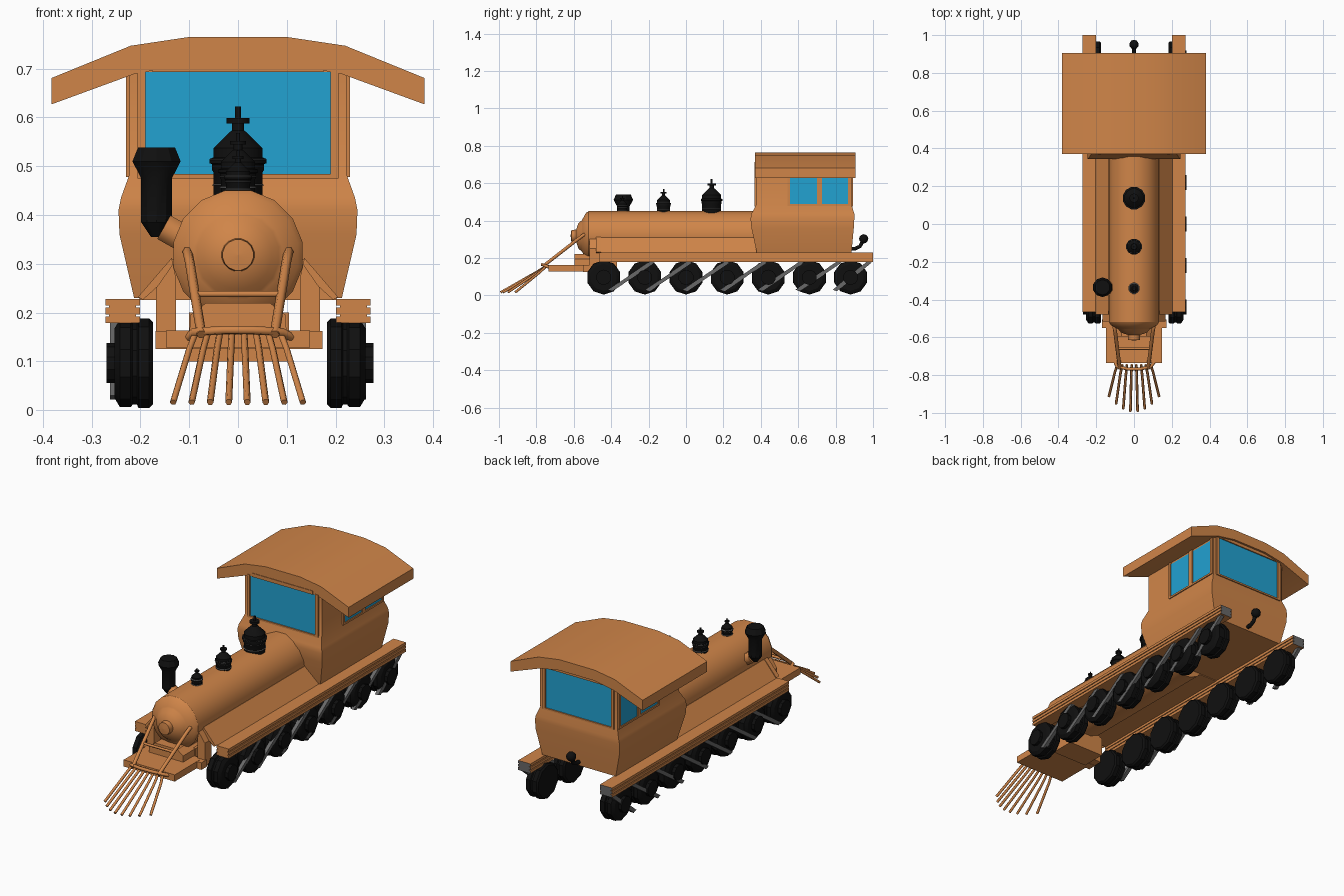
import bpy, bmesh, math
from mathutils import Vector, Matrix

if "Cube" in bpy.data.objects:
    bpy.data.objects.remove(bpy.data.objects["Cube"])


def material(name, col):
    m = bpy.data.materials.new(name)
    m.diffuse_color = (*col, 1)
    m.use_nodes = True
    m.node_tree.nodes["Principled BSDF"].inputs["Base Color"].default_value = m.diffuse_color
    return m


ORANGE = material("copper_orange", (0.63, 0.235, 0.066))
BLUE = material("window_blue", (0.016, 0.36, 0.64))
BLACK = material("black_iron", (0.005, 0.005, 0.005))
GREY = material("grey_steel", (0.14, 0.14, 0.14))


def finish(name, bm, *mats, smooth=True):
    bmesh.ops.recalc_face_normals(bm, faces=bm.faces)
    me = bpy.data.meshes.new(name)
    bm.to_mesh(me)
    bm.free()
    for m in mats:
        me.materials.append(m)
    if smooth:
        me.shade_smooth()
        me.set_sharp_from_angle(angle=math.radians(32))
    ob = bpy.data.objects.new(name, me)
    bpy.context.collection.objects.link(ob)
    return ob


def loft(name, rings, mats):
    """Join rings of points and cap both ends."""
    bm = bmesh.new()
    vs = [[bm.verts.new(p) for p in r] for r in rings]
    n = len(vs[0])
    for a, b in zip(vs, vs[1:]):
        for i in range(n):
            bm.faces.new((a[i], a[(i + 1) % n], b[(i + 1) % n], b[i]))
    bm.faces.new(vs[0])
    bm.faces.new(vs[-1])
    return finish(name, bm, *mats)


def prism(name, poly, y0, y1, mat):
    """Cross-section in x,z pushed along y."""
    return loft(name, [[(x, y, z) for x, z in poly] for y in (y0, y1)], [mat])


def box(name, x0, x1, y0, y1, z0, z1, mat):
    return prism(name, [(x0, z0), (x1, z0), (x1, z1), (x0, z1)], y0, y1, mat)


def lathe(name, prof, loc, mat, axis='Z', n=12):
    """Turn a (radius, height) profile about an axis."""
    rings = []
    for r, h in prof:
        ring = []
        for i in range(n):
            a = 2 * math.pi * (i + 0.5) / n
            u, v = max(r, 1e-4) * math.cos(a), max(r, 1e-4) * math.sin(a)
            p = {'Z': (u, v, h), 'Y': (u, h, v), 'X': (h, u, v)}[axis]
            ring.append(Vector(p) + Vector(loc))
        rings.append(ring)
    return loft(name, rings, [mat])


def tube(name, pts, r, mat):
    cu = bpy.data.curves.new(name, 'CURVE')
    cu.dimensions = '3D'
    cu.bevel_depth, cu.bevel_resolution, cu.use_fill_caps = r, 1, True
    sp = cu.splines.new('POLY')
    sp.points.add(len(pts) - 1)
    for p, c in zip(sp.points, pts):
        p.co = (*c, 1)
    cu.materials.append(mat)
    ob = bpy.data.objects.new(name, cu)
    bpy.context.collection.objects.link(ob)
    return ob


# Boiler with stepped nose and hub
lathe("boiler", [(0.135, 0.40), (0.135, -0.52), (0.125, -0.535), (0.092, -0.553), (0.085, -0.557),
                 (0.07, -0.575), (0.034, -0.587), (0.032, -0.613), (0, -0.617)],
      (0, 0, 0.318), ORANGE, 'Y', 16)
# Sloping skirts under the boiler
prism("boiler_skirt", [(-0.205, 0.226), (0.205, 0.226), (0.134, 0.31), (-0.134, 0.31)], -0.46, 0.40, ORANGE)

# Cab: bulged lower body, straight upper body
levels = [(0.23, 0.213, 0.378, 0.885), (0.36, 0.243, 0.35, 0.897), (0.41, 0.245, 0.345, 0.9),
          (0.435, 0.24, 0.349, 0.9), (0.485, 0.222, 0.376, 0.885), (0.715, 0.222, 0.376, 0.885)]
loft("cab", [[(-w, a, z), (w, a, z), (w, b, z), (-w, b, z)] for z, w, a, b in levels], [ORANGE])

# Curved roof
top = [(0.382, 0.681), (0.22, 0.747), (0.10, 0.765)]
bot = [(0.10, 0.709), (0.21, 0.69), (0.382, 0.627)]
half = top[::-1] + bot[::-1]
prism("roof", [(-x, z) for x, z in bot] + [(-x, z) for x, z in top] + half, 0.37, 0.905, ORANGE)


# Windows: thin glass plates with raised frames
def end_window(name, y):
    z0, z1, w, t = 0.484, 0.693, 0.19, 0.016
    box(name + "_glass", -w, w, y - 0.003, y + 0.003, z0, z1, BLUE)
    for s in (-1, 1):
        xs = sorted((s * w, s * (w + t)))
        box(name + "_frame_side", *xs, y - 0.009, y + 0.009, z0, z1 + 0.006, ORANGE)
    box(name + "_frame_bottom", -w - t, w + t, y - 0.009, y + 0.009, z0 - 0.009, z0, ORANGE)
    box(name + "_frame_top", -0.175, 0.175, y - 0.009, y + 0.009, z1, 0.712, ORANGE)


end_window("front_window", 0.376)
end_window("rear_window", 0.885)
for s in (-1, 1):
    xs = sorted((s * 0.219, s * 0.225))
    xf = sorted((s * 0.216, s * 0.23))
    for y0, y1 in ((0.556, 0.70), (0.726, 0.866)):
        box("side_window_glass", *xs, y0, y1, 0.488, 0.675, BLUE)
    for y0, y1 in ((0.544, 0.556), (0.70, 0.726), (0.866, 0.88)):
        box("side_window_post", *xf, y0, y1, 0.484, 0.69, ORANGE)
    box("side_window_sill", *xf, 0.544, 0.88, 0.478, 0.488, ORANGE)

# Stepped domes along the boiler top, with grey bands
dome = [(0.052, -0.02), (0.052, 0.045), (0.055, 0.05), (0.055, 0.062), (0.06, 0.064), (0.06, 0.073),
        (0.052, 0.076), (0.052, 0.095), (0.018, 0.128), (0.013, 0.131), (0.013, 0.146), (0.024, 0.146),
        (0.024, 0.157), (0.006, 0.157), (0.006, 0.18), (0, 0.18)]
for label, y, k in (("rear", 0.137, 1), ("middle", -0.12, 0.7), ("front", -0.34, 0.5)):
    lathe(label + "_dome", [(r * k, h * k) for r, h in dome], (0, y, 0.442), BLACK, 'Z', 12)
    for h in (0.018, 0.05, 0.07):
        lathe(label + "_dome_band", [(0.05 * k, h * k), (0.061 * k if h > 0.06 else 0.056 * k, h * k + 0.001),
                                     (0.05 * k, h * k + 0.005)], (0, y, 0.442), GREY, 'Z', 12)

# Offset chimney with flared top and side elbow
lathe("chimney", [(0.012, 0.355), (0.033, 0.385), (0.033, 0.475), (0.052, 0.51), (0.04, 0.538), (0, 0.538)],
      (-0.167, -0.335, 0), BLACK, 'Z', 10)
tube("chimney_elbow", [(-0.152, -0.335, 0.375), (-0.09, -0.335, 0.34)], 0.032, ORANGE)

# Running boards: ridged section, grey rear ends
for s in (-1, 1):
    side = [(0.272, 0.178), (0.272, 0.192), (0.264, 0.192), (0.264, 0.196), (0.272, 0.196), (0.272, 0.21),
            (0.264, 0.21), (0.264, 0.214), (0.272, 0.214), (0.272, 0.228)]
    inner = [(0.473 - x, z) for x, z in side[::-1]]
    board = prism("running_board", [(s * x, z) for x, z in side + inner], -0.465, 1.0, ORANGE)
    board.data.materials.append(GREY)
    for f in board.data.polygons:
        if f.normal.y > 0.9:
            f.material_index = 1

# Wheels and slanted grey rods
tyre = [(0, 0.178), (0.084, 0.178), (0.092, 0.186), (0.092, 0.208), (0.085, 0.211), (0.085, 0.22),
        (0.09, 0.224), (0.09, 0.246), (0.072, 0.257), (0.041, 0.257), (0.041, 0.274), (0, 0.274)]
for s in (-1, 1):
    for i in range(7):
        lathe("wheel", [(r, s * x + 0.004) for r, x in tyre], (0, -0.44 + 0.22 * i, 0.096), BLACK, 'X', 10)
        y = -0.40 + 0.2 * i
        dy = 0.23 if i < 6 else 0.19
        x0, x1 = s * 0.243, s * 0.262
        loft("slanted_rod", [[(x0, a, c), (x1, a, c), (x1, a + 0.022, c - 0.008), (x0, a + 0.022, c - 0.008)]
                             for a, c in ((y - 0.015, 0.03), (y + dy - 0.02, 0.183))], [GREY])

# Front frame: deck, saddle, posts and lower block
box("front_deck", -0.148, 0.148, -0.735, -0.52, 0.128, 0.163, ORANGE)
box("deck_crossbeam", -0.169, 0.173, -0.55, -0.505, 0.125, 0.162, ORANGE)
prism("boiler_saddle", [(-0.1, 0.14), (0.1, 0.14), (0.098, 0.195), (0.065, 0.22), (-0.065, 0.22), (-0.098, 0.195)],
      -0.595, -0.37, ORANGE)
box("lower_frame_block", -0.1, 0.105, -0.5, -0.37, 0.10, 0.2, ORANGE)
for s in (-1, 1):
    prism("front_post", [(s * x, z) for x, z in ((0.127, 0.126), (0.168, 0.126), (0.168, 0.25), (0.133, 0.30),
                                                 (0.127, 0.27))], -0.515, -0.46, ORANGE)
    prism("boiler_brace", [(s * x, z) for x, z in ((0.13, 0.285), (0.195, 0.226), (0.205, 0.232), (0.136, 0.312))],
          -0.48, -0.455, ORANGE)
    # Slanted handrail on the nose
    tube("nose_rail", [(s * 0.1, -0.515, 0.322), (s * 0.104, -0.545, 0.325), (s * 0.099, -0.575, 0.303),
                       (s * 0.075, -0.765, 0.155)], 0.01, ORANGE)
tube("nose_crossbar", [(-0.087, -0.66, 0.238), (0.087, -0.66, 0.238)], 0.007, ORANGE)

# Pilot: bent top bar and fanned slats
tube("pilot_bar", [(-0.105, -0.72, 0.145), (-0.09, -0.755, 0.16), (-0.03, -0.768, 0.164), (0.03, -0.768, 0.164),
                   (0.09, -0.755, 0.16), (0.115, -0.72, 0.145)], 0.009, ORANGE)
for i in range(8):
    t = (i - 3.5) / 3.5
    tube("pilot_slat", [(t * 0.087, -0.745, 0.158), (t * 0.1, -0.80 + 0.02 * t * t, 0.125),
                        (t * 0.133, -0.993 + 0.08 * t * t, 0.016)], 0.007, ORANGE)

# Rear coupling hook
tube("rear_hook", [(0, 0.87, 0.25), (0, 0.905, 0.25), (0, 0.93, 0.262), (0, 0.943, 0.285)], 0.011, BLACK)
bm = bmesh.new()
bmesh.ops.create_icosphere(bm, subdivisions=2, radius=0.025, matrix=Matrix.Translation((0, 0.95, 0.302)))
finish("hook_ball", bm, BLACK)
